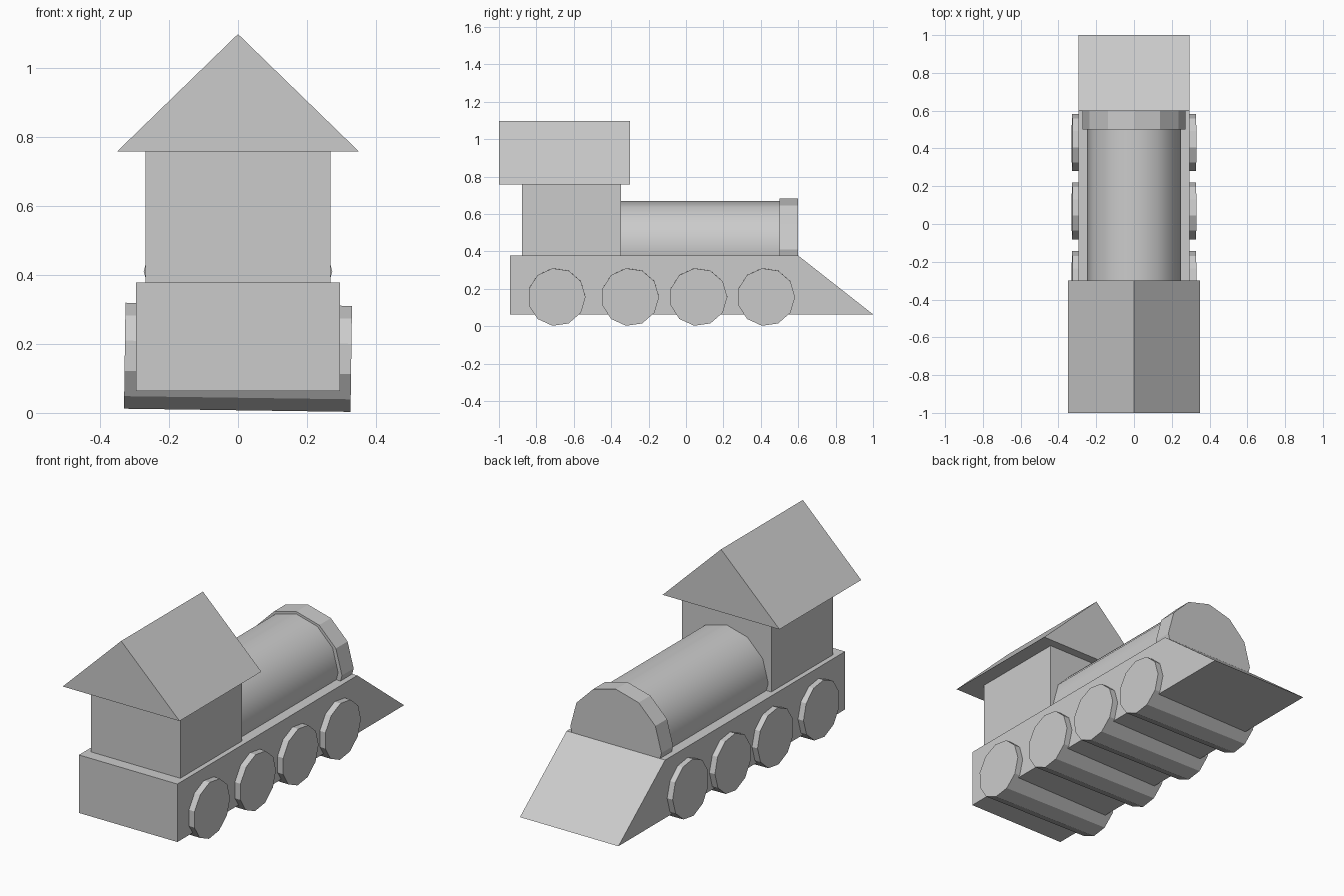
import bpy
import bmesh
from math import cos, sin, tau, radians

cube = bpy.data.objects.get("Cube")
if cube:
    bpy.data.objects.remove(cube, do_unlink=True)

GREY = (0.6, 0.6, 0.6, 1.0)
mat = bpy.data.materials.new("plain grey")
mat.use_nodes = True
mat.diffuse_color = GREY
bsdf = next(n for n in mat.node_tree.nodes if n.type == "BSDF_PRINCIPLED")
bsdf.inputs["Base Color"].default_value = GREY


def extrude(name, profile, axis, start, end):
    """Extrude a closed 2D profile along x (profile is y, z) or y (profile is x, z)."""
    bm = bmesh.new()

    def place(p, d):
        return (d, p[0], p[1]) if axis == "x" else (p[0], d, p[1])

    face = bm.faces.new([bm.verts.new(place(p, start)) for p in profile])
    new = bmesh.ops.extrude_face_region(bm, geom=[face])["geom"]
    for v in new:
        if isinstance(v, bmesh.types.BMVert):
            v.co["xy".index(axis)] = end
    bmesh.ops.recalc_face_normals(bm, faces=bm.faces)
    mesh = bpy.data.meshes.new(name)
    bm.to_mesh(mesh)
    bm.free()
    mesh.materials.append(mat)
    obj = bpy.data.objects.new(name, mesh)
    bpy.context.collection.objects.link(obj)
    return obj


def ring(sides, radius, u=0, v=0):
    return [(u + radius * cos(tau * i / sides), v + radius * sin(tau * i / sides))
            for i in range(sides)]


# Chassis with sloped wedge at the far end
extrude("chassis", [(-0.94, 0.064), (1.0, 0.064), (0.6, 0.378), (-0.94, 0.378)],
        "x", -0.295, 0.295)

# Cab and gabled roof
extrude("cab", [(-0.268, 0.378), (0.268, 0.378), (0.268, 0.757), (-0.268, 0.757)],
        "y", -0.877, -0.347)
extrude("roof", [(-0.35, 0.757), (0.35, 0.757), (0, 1.097)], "y", -1.0, -0.3)

# Smooth boiler and its faceted end cap
boiler = extrude("boiler", ring(12, 0.25, 0, 0.42), "y", -0.347, 0.5)
for poly in boiler.data.polygons:
    poly.use_smooth = len(poly.vertices) == 4
for edge in boiler.data.edges:
    a, b = (boiler.data.vertices[i].co for i in edge.vertices)
    edge.use_edge_sharp = abs(a.y - b.y) < 0.01
extrude("boiler_cap", ring(12, 0.273, 0, 0.41), "y", 0.5, 0.6)

# Wheel rollers running the full width, very slightly tilted
for n, y in enumerate((-0.692, -0.299, 0.066, 0.428), 1):
    roller = extrude(f"wheel_roller_{n}", ring(11, 0.155), "x", -0.328, 0.328)
    roller.location = (0, y, 0.161)
    roller.rotation_euler.y = radians(0.8)
